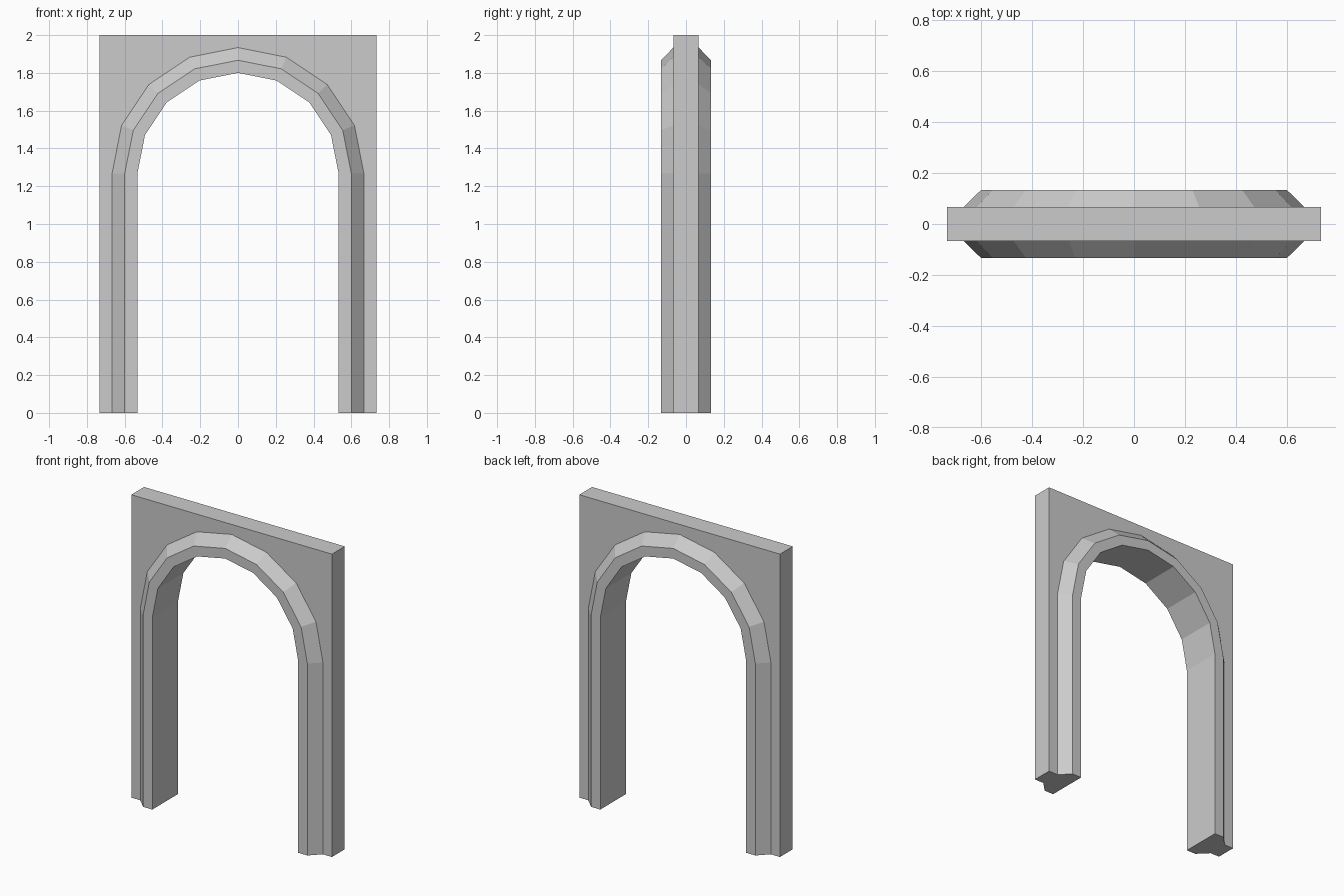
import bpy, bmesh, math

if "Cube" in bpy.data.objects:
    bpy.data.objects.remove(bpy.data.objects["Cube"])

SPRING = 1.267          # height where the arch begins
HALF_W, TOP = 0.733, 2.0
SLAB, TRIM = 0.0667, 0.1333   # half depths of wall and raised moulding
SEGMENTS = 8

# Moulding cross-section: (radius, y); radius None = outer edge of the wall
section = [(None, SLAB), (0.667, SLAB), (0.6, TRIM), (0.533, TRIM),
           (0.533, -TRIM), (0.6, -TRIM), (0.667, -SLAB), (None, -SLAB)]


def arch_point(r, a):
    """Point on the arch, or on the rectangular wall edge if r is None."""
    c, s = math.cos(a), math.sin(a)
    if r is not None:
        return r * c, SPRING + r * s
    if abs(c) > s + 1e-6:                      # side edge of the wall
        return math.copysign(HALF_W, c), SPRING + 0.667 * s
    if abs(abs(c) - s) < 1e-5:                 # wall corner
        return math.copysign(HALF_W, c), TOP
    return 0.667 * c, TOP                      # top edge


bm = bmesh.new()


def ring(angle, foot=False):
    verts = []
    for r, y in section:
        x, z = arch_point(r, angle)
        verts.append(bm.verts.new((x, y, 0 if foot else z)))
    return verts


# Sweep from the right foot, over the arch, to the left foot
rings = [ring(0, True)]
rings += [ring(math.pi * i / SEGMENTS) for i in range(SEGMENTS + 1)]
rings.append(ring(math.pi, True))

n = len(section)
for a, b in zip(rings, rings[1:]):
    for i in range(n):
        j = (i + 1) % n
        bm.faces.new((a[i], a[j], b[j], b[i]))

# Close the feet
bm.faces.new(rings[0])
bm.faces.new(rings[-1])
bmesh.ops.recalc_face_normals(bm, faces=bm.faces)

# Merge the flat wall faces into clean surfaces
bmesh.ops.dissolve_limit(bm, angle_limit=math.radians(0.5),
                         verts=bm.verts, edges=bm.edges)
bmesh.ops.triangulate(bm, faces=[f for f in bm.faces if len(f.verts) > 4])

mesh = bpy.data.meshes.new("archway")
bm.to_mesh(mesh)
bm.free()
archway = bpy.data.objects.new("archway", mesh)
bpy.context.collection.objects.link(archway)
